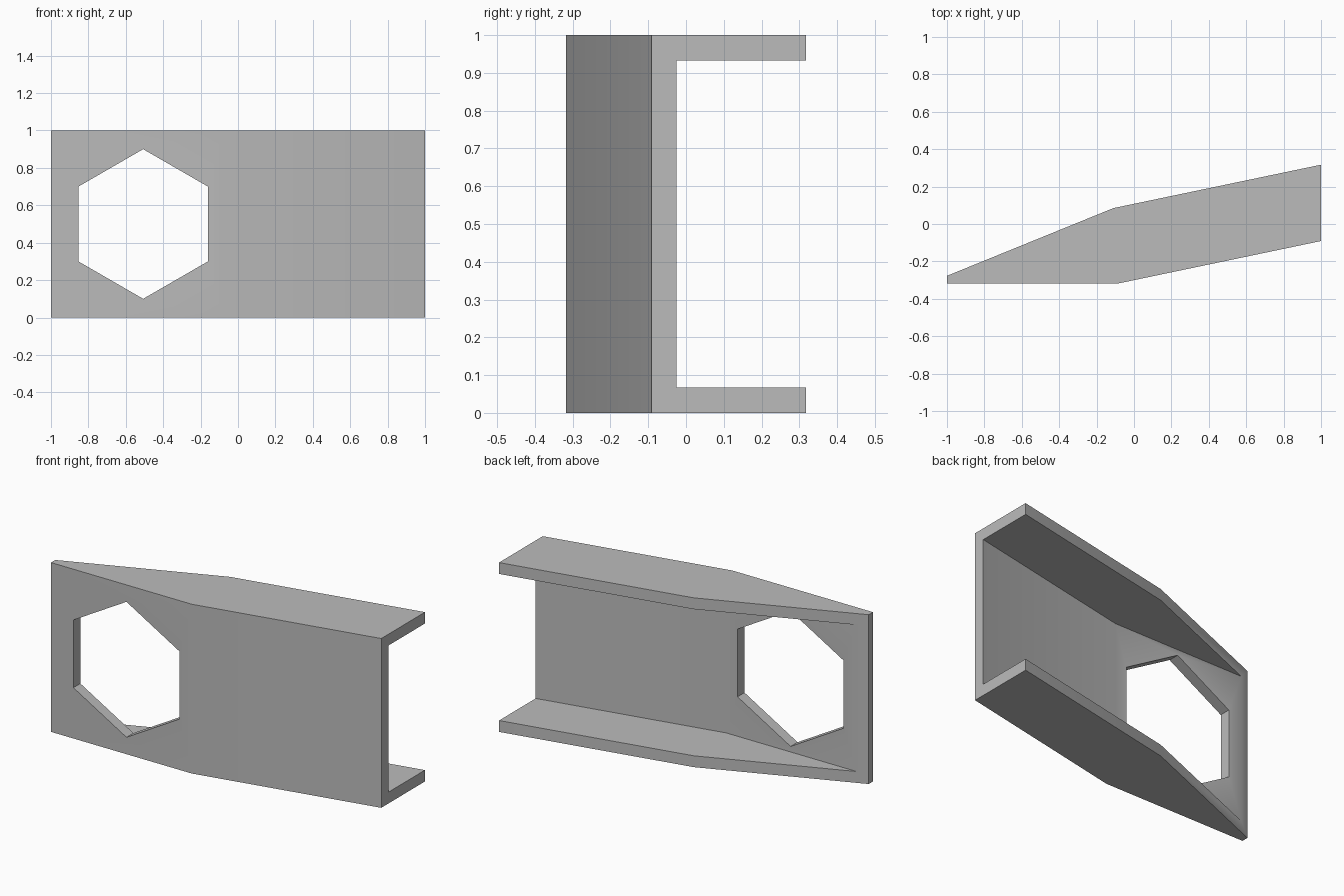
import bpy, bmesh, math

cube = bpy.data.objects.get("Cube")
if cube:
    bpy.data.objects.remove(cube, do_unlink=True)

grey = bpy.data.materials.new("plain grey")
grey.use_nodes = True
GREY = (0.5, 0.5, 0.5, 1)
grey.diffuse_color = GREY
grey.node_tree.nodes["Principled BSDF"].inputs["Base Color"].default_value = GREY


def prism(name, base, offset):
    """Extrude a flat polygon along an offset into a closed solid."""
    bm = bmesh.new()
    face = bm.faces.new([bm.verts.new(p) for p in base])
    moved = bmesh.ops.extrude_face_region(bm, geom=[face])["geom"]
    bmesh.ops.translate(bm, vec=offset, verts=[v for v in moved if isinstance(v, bmesh.types.BMVert)])
    bmesh.ops.recalc_face_normals(bm, faces=bm.faces)
    mesh = bpy.data.meshes.new(name)
    bm.to_mesh(mesh)
    bm.free()
    mesh.materials.append(grey)
    obj = bpy.data.objects.new(name, mesh)
    bpy.context.collection.objects.link(obj)
    return obj


def cut(target, cutter):
    """Subtract a helper solid and discard it."""
    cutter.hide_render = True
    mod = target.modifiers.new("cut", "BOOLEAN")
    mod.operation = "DIFFERENCE"
    mod.solver = "EXACT"
    mod.object = cutter
    bpy.context.view_layer.objects.active = target
    bpy.ops.object.modifier_apply(modifier=mod.name)
    bpy.data.objects.remove(cutter, do_unlink=True)


# Bent, tapered outer body
HEIGHT, WALL = 1.0, 0.067
outline = [(-1, -0.317), (-0.08, -0.317), (1, -0.091),
           (1, 0.317), (-0.11, 0.085), (-1, -0.277)]
bracket = prism("bent_channel_bracket", [(x, y, 0) for x, y in outline], (0, 0, HEIGHT))

# Channel between the two flanges, open at the back and the +x end
channel = [(-1.2, -0.252), (-0.086, -0.252), (1.2, 0.017), (1.2, 0.8), (-1.2, 0.8)]
cut(bracket, prism("channel_cutter", [(x, y, WALL) for x, y in channel],
                   (0, 0, HEIGHT - 2 * WALL)))

# Hexagonal opening through the web
hexagon = [(-0.507 + 0.4 * math.sin(i * math.pi / 3), -0.6,
            0.5 + 0.4 * math.cos(i * math.pi / 3)) for i in range(6)]
cut(bracket, prism("hexagon_cutter", hexagon, (0, 0.8, 0)))

# Soft bends, sharp corners
bpy.ops.object.select_all(action="DESELECT")
bracket.select_set(True)
bpy.context.view_layer.objects.active = bracket
bpy.ops.object.shade_smooth_by_angle(angle=math.radians(30))
